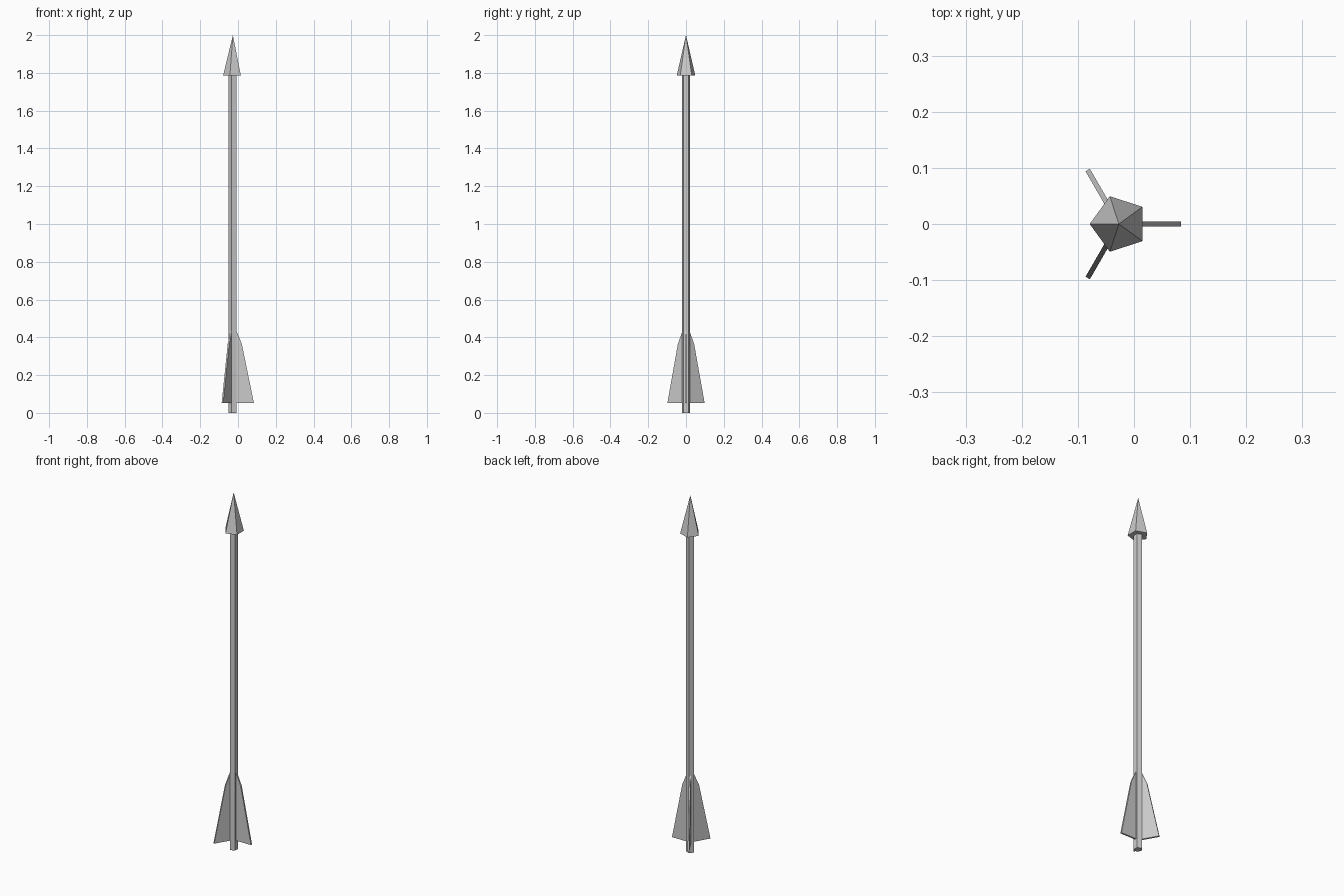
import bpy, bmesh
from math import pi
from mathutils import Matrix, Vector

if "Cube" in bpy.data.objects:
    bpy.data.objects.remove(bpy.data.objects["Cube"])

AXIS_X = -0.027  # arrow axis, offset so the fins are centred


def make_object(name, bm):
    bmesh.ops.recalc_face_normals(bm, faces=bm.faces)
    mesh = bpy.data.meshes.new(name)
    bm.to_mesh(mesh)
    bm.free()
    obj = bpy.data.objects.new(name, mesh)
    obj.location.x = AXIS_X
    bpy.context.collection.objects.link(obj)
    return obj


def five_sided(name, r_bottom, r_top, z0, z1):
    # corner points towards -x
    bm = bmesh.new()
    place = Matrix.Translation((0, 0, (z0 + z1) / 2)) @ Matrix.Rotation(pi / 2, 4, 'Z')
    bmesh.ops.create_cone(bm, cap_ends=True, segments=5, radius1=r_bottom,
                          radius2=r_top, depth=z1 - z0, matrix=place)
    # make sure one corner lies on -x
    low = [v.co for v in bm.verts if abs(v.co.z - z0) < 1e-4]
    corner = min(low, key=lambda c: c.x)
    turn = Vector((corner.x, corner.y)).angle_signed(Vector((-1, 0)))
    bmesh.ops.rotate(bm, verts=bm.verts, matrix=Matrix.Rotation(-turn, 3, 'Z'))
    return make_object(name, bm)


# Shaft and pointed head
five_sided("shaft", 0.022, 0.022, 0.0, 1.79)
five_sided("arrow_head", 0.052, 0.0, 1.785, 2.0)

# Three fletching fins
PROFILE = [(0.005, 0.053), (0.111, 0.053), (0.047, 0.366), (0.018, 0.435), (0.005, 0.435)]
THICK = 0.009
for i in range(3):
    bm = bmesh.new()
    face = bm.faces.new([bm.verts.new((r, -THICK / 2, z)) for r, z in PROFILE])
    side = bmesh.ops.extrude_face_region(bm, geom=[face], use_keep_orig=True)
    new = [g for g in side["geom"] if isinstance(g, bmesh.types.BMVert)]
    bmesh.ops.translate(bm, verts=new, vec=(0, THICK, 0))
    fin = make_object(f"fin_{i + 1}", bm)
    fin.rotation_euler.z = i * 2 * pi / 3
